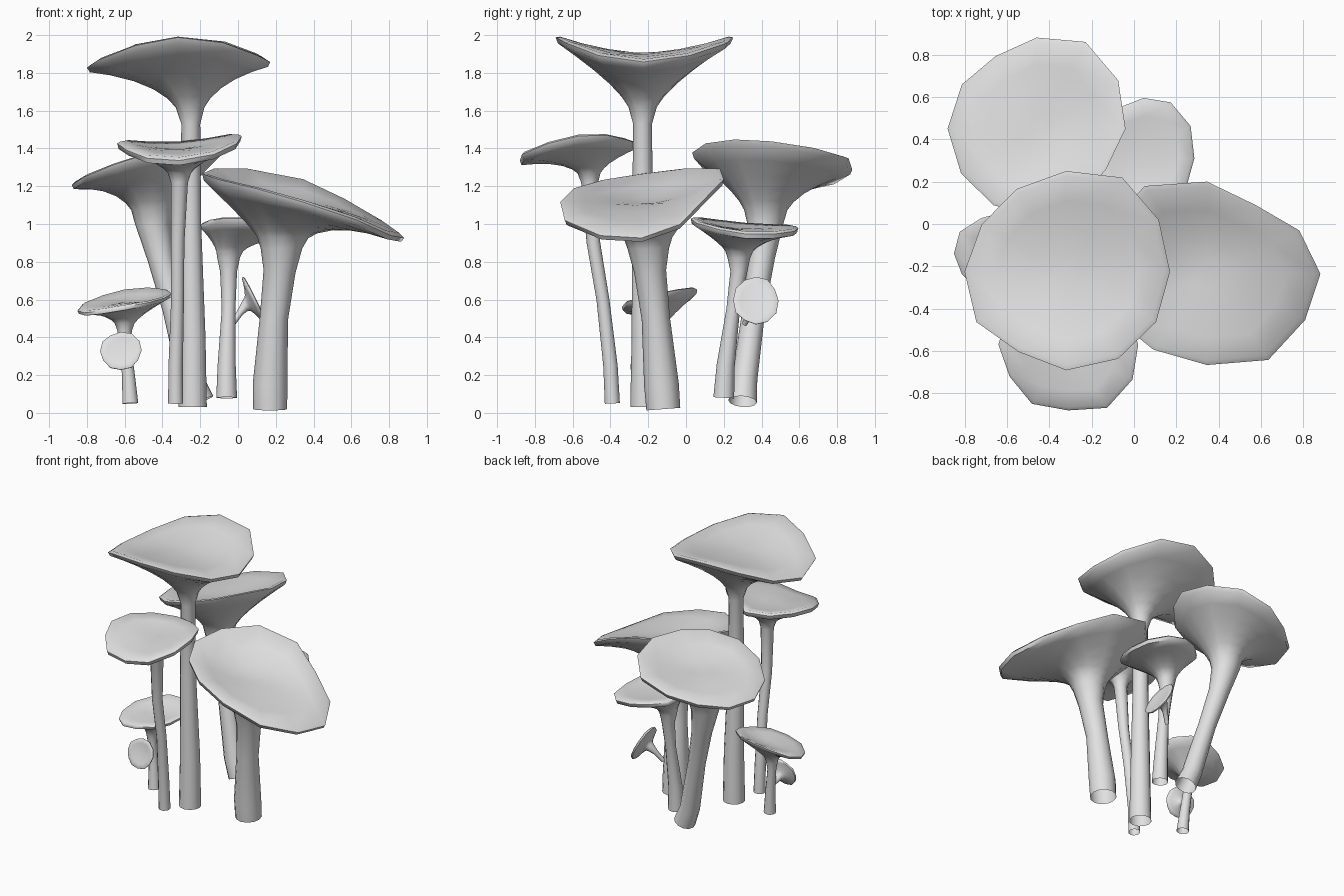
import bpy, bmesh, math
from mathutils import Vector

SIDES = 12
UP = Vector((0, 0, 1))
ROUND = [1, 1.02, 1.04, 1, .97, 1.03, 1, .98, 1.02, 1, 1.03, .97]

if "Cube" in bpy.data.objects:
    bpy.data.objects.remove(bpy.data.objects["Cube"])

grey = bpy.data.materials.new("plain_grey")
grey.use_nodes = True
grey.diffuse_color = (.75, .75, .75, 1)
grey.node_tree.nodes["Principled BSDF"].inputs["Base Color"].default_value = (.75, .75, .75, 1)


def circle(centre, radius, axis=UP):
    turn = UP.rotation_difference(axis)
    return [centre + radius * (turn @ Vector((math.cos(math.tau * i / SIDES),
                                              math.sin(math.tau * i / SIDES), 0)))
            for i in range(SIDES)]


def mushroom(name, stem, centre, size, rim, dish, lip=.035, flare=.5,
             outline=ROUND, facing=UP):
    """Stem points are (x, y, z, radius); rim holds right, back, left, front heights."""
    centre = Vector(centre)
    turn = UP.rotation_difference(Vector(facing))
    local = [(turn.inverted() @ (Vector(p[:3]) - centre), p[3]) for p in stem]

    # Stem rings stand square to the leaning stem, the neck ring stays level
    rings = [circle(p, r, q - p) for (p, r), (q, _) in zip(local, local[1:])]
    neck_z = local[-1][0].z
    neck = circle(*local[-1])
    rings.append(neck)

    # Wavy rim: a tilt plus a saddle bend
    right, back, left, front = rim
    mean = sum(rim) / 4
    edge, wave = [], []
    for i in range(SIDES):
        a = math.tau * i / SIDES
        edge.append(Vector((size[0] * outline[i] * math.cos(a),
                            size[1] * outline[i] * math.sin(a), 0)))
        wave.append((right - left) / 2 * math.cos(a) + (back - front) / 2 * math.sin(a)
                    + (right + left - back - front) / 4 * math.cos(2 * a))

    # Trumpet-shaped underside
    for t in (.06, .15, .3, .5, .75, .97):
        ring = []
        for n, e, w in zip(neck, edge, wave):
            p = n.lerp(e, t)
            p.z = neck_z + (mean - lip - neck_z) * t ** flare + w * t ** 1.5
            ring.append(p)
        rings.append(ring)

    # Rim and dished top
    for s in (1, .95, .7, .4, .15):
        rings.append([Vector((e.x * s, e.y * s,
                              mean - dish * (1 - s * s) + w * s ** 1.7
                              - (lip * .35 if s == 1 else 0)))
                      for e, w in zip(edge, wave)])

    # Skin the rings; the foot stays an open tube
    bm = bmesh.new()
    verts = [[bm.verts.new(p) for p in ring] for ring in rings]
    for low, high in zip(verts, verts[1:]):
        for i in range(SIDES):
            j = (i + 1) % SIDES
            bm.faces.new((low[i], low[j], high[j], high[i]))
    bm.faces.new(verts[-1])
    mesh = bpy.data.meshes.new(name)
    bm.to_mesh(mesh)
    bm.free()
    mesh.materials.append(grey)
    obj = bpy.data.objects.new(name, mesh)
    bpy.context.collection.objects.link(obj)
    obj.location = centre
    obj.rotation_mode = 'QUATERNION'
    obj.rotation_quaternion = turn
    bpy.ops.object.select_all(action='DESELECT')
    obj.select_set(True)
    bpy.context.view_layer.objects.active = obj
    bpy.ops.object.shade_smooth_by_angle(angle=math.radians(60))


# Large mushrooms
mushroom("tall_mushroom",
         [(-.24, -.22, .03, .075), (-.24, -.22, .4, .068), (-.25, -.23, 1, .055),
          (-.25, -.23, 1.53, .05)],
         (-.32, -.225, 0), (.49, .475), (1.87, 2, 1.84, 2), .02,
         outline=[1, 1.03, 1.08, 1, .95, .94, .98, 1, .92, .98, 1, 1])
mushroom("right_mushroom",
         [(.17, -.12, .02, .09), (.17, -.13, .15, .092), (.19, -.16, .5, .075),
          (.22, -.19, .75, .085), (.23, -.2, .87, .11)],
         (.345, -.235, 0), (.535, .435), (.94, 1.25, 1.28, 1.13), .045, lip=.04,
         outline=[1, .94, .86, 1, 1.1, 1.02, 1, .95, .95, .99, 1.08, 1])
mushroom("back_mushroom",
         [(-.2, .3, .06, .075), (-.25, .31, .18, .068), (-.34, .36, .55, .06),
          (-.41, .4, .82, .07), (-.45, .42, 1, .095)],
         (-.46, .45, 0), (.42, .43), (1.45, 1.3, 1.22, 1.39), .04,
         outline=[1, 1.06, 1.1, 1, .92, .97, 1, .98, .97, .97, .93, .9])

# Medium mushrooms
mushroom("middle_mushroom",
         [(-.06, .2, .08, .055), (-.06, .21, .25, .048), (-.05, .25, .55, .036),
          (-.05, .28, .75, .045), (-.05, .28, .82, .06)],
         (.045, .31, 0), (.24, .285), (.96, .99, 1.01, 1.04), .025,
         outline=[1, 1.07, 1.07, 1, .97, 1.03, 1, .98, 1.02, 1, 1.03, .97])
mushroom("front_mushroom",
         [(-.33, -.39, .05, .04), (-.33, -.4, .25, .038), (-.32, -.44, .6, .034),
          (-.32, -.49, .9, .036), (-.31, -.51, 1.22, .045)],
         (-.31, -.57, 0), (.33, .31), (1.48, 1.44, 1.44, 1.35), .03, lip=.04, flare=.43,
         outline=[1, .98, .95, 1, 1, 1, 1, .97, 1.04, 1, 1.11, 1.06])

# Small mushroom and the two side sprouts
mushroom("small_left_mushroom",
         [(-.57, -.17, .05, .042), (-.58, -.16, .2, .034), (-.6, -.15, .38, .03),
          (-.6, -.15, .44, .04)],
         (-.6, -.14, 0), (.25, .2), (.64, .66, .55, .57), .02, lip=.025)
mushroom("front_sprout",
         [(-.58, -.15, .22, .015), (-.59, -.18, .26, .016), (-.61, -.21, .3, .026)],
         (-.62, -.265, .33), (.11, .105), (.01, 0, -.01, 0), .01, lip=.015,
         facing=(0, -.95, .3))
mushroom("back_sprout",
         [(-.03, .31, .47, .014), (.01, .34, .53, .018), (.04, .36, .57, .032)],
         (.09, .37, .595), (.14, .12), (.01, 0, 0, .01), .01, lip=.015,
         facing=(.91, 0, .41))
